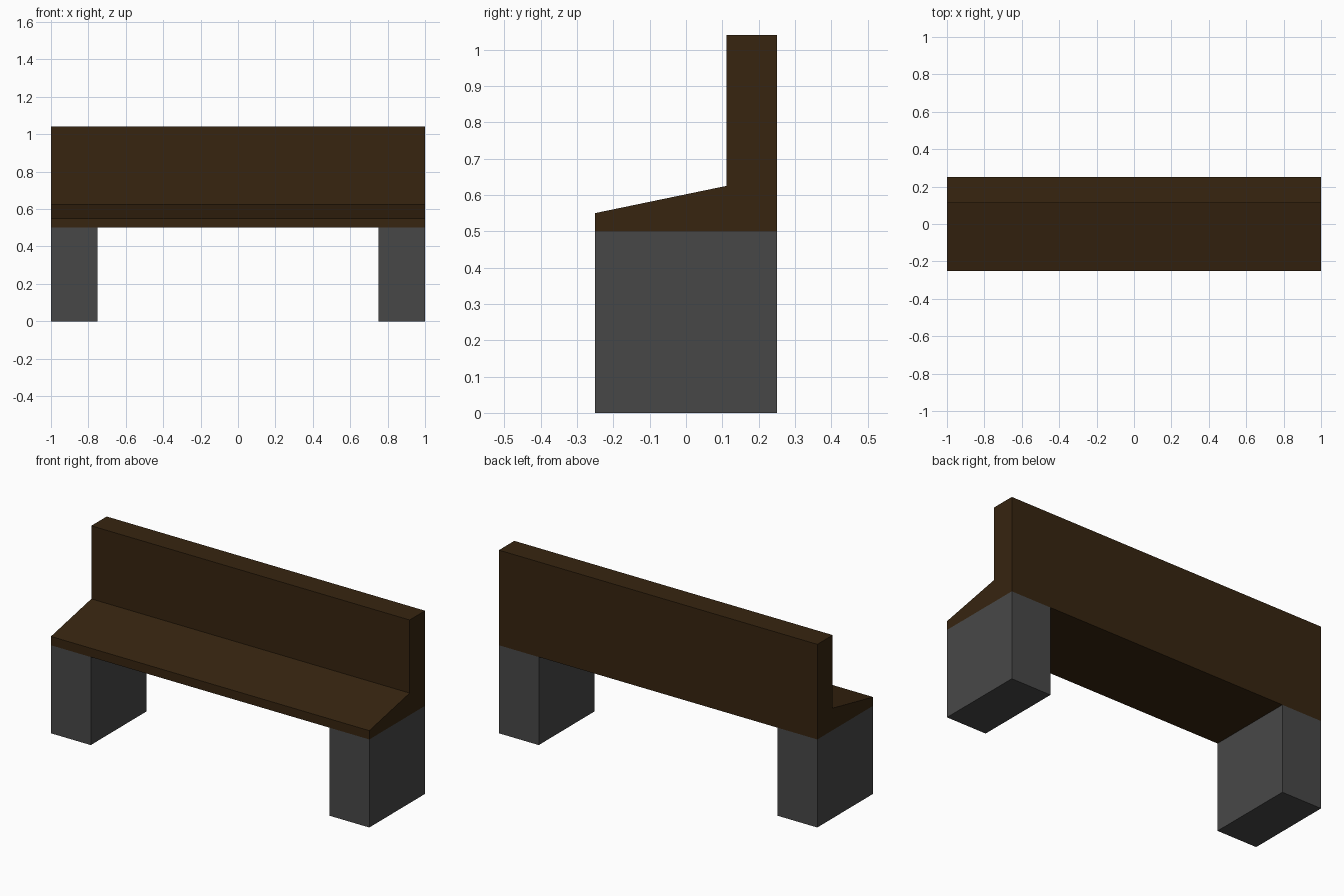
import bpy
import bmesh

cube = bpy.data.objects.get("Cube")
if cube:
    bpy.data.objects.remove(cube, do_unlink=True)


def make_material(name, colour):
    mat = bpy.data.materials.new(name)
    mat.use_nodes = True
    mat.diffuse_color = colour
    mat.node_tree.nodes["Principled BSDF"].inputs["Base Color"].default_value = colour
    return mat


def extrude_profile(name, profile, x_start, x_end, mat):
    """Sweep a closed (y, z) profile along x."""
    bm = bmesh.new()
    face = bm.faces.new([bm.verts.new((x_start, y, z)) for y, z in profile])
    swept = bmesh.ops.extrude_face_region(bm, geom=[face])
    verts = [v for v in swept["geom"] if isinstance(v, bmesh.types.BMVert)]
    bmesh.ops.translate(bm, verts=verts, vec=(x_end - x_start, 0, 0))
    bmesh.ops.recalc_face_normals(bm, faces=bm.faces)
    mesh = bpy.data.meshes.new(name)
    bm.to_mesh(mesh)
    bm.free()
    mesh.materials.append(mat)
    obj = bpy.data.objects.new(name, mesh)
    bpy.context.collection.objects.link(obj)
    return obj


wood = make_material("dark brown wood", (0.038, 0.018, 0.005, 1))
stone = make_material("dark grey stone", (0.064, 0.064, 0.064, 1))

half_length, half_depth = 1.0, 0.25
leg_height, leg_width = 0.5, 0.25
back_front, back_top = 0.112, 1.04

# Sloping seat and upright back in one solid piece
seat_profile = [
    (-half_depth, leg_height), (half_depth, leg_height),
    (half_depth, back_top), (back_front, back_top),
    (back_front, 0.625), (-half_depth, 0.55),
]
extrude_profile("seat_and_back", seat_profile, -half_length, half_length, wood)

# Block legs flush with the ends
leg_profile = [
    (-half_depth, 0), (half_depth, 0),
    (half_depth, leg_height), (-half_depth, leg_height),
]
for side, sign in (("left", 1), ("right", -1)):
    extrude_profile(side + "_leg", leg_profile,
                    sign * (half_length - leg_width), sign * half_length, stone)
